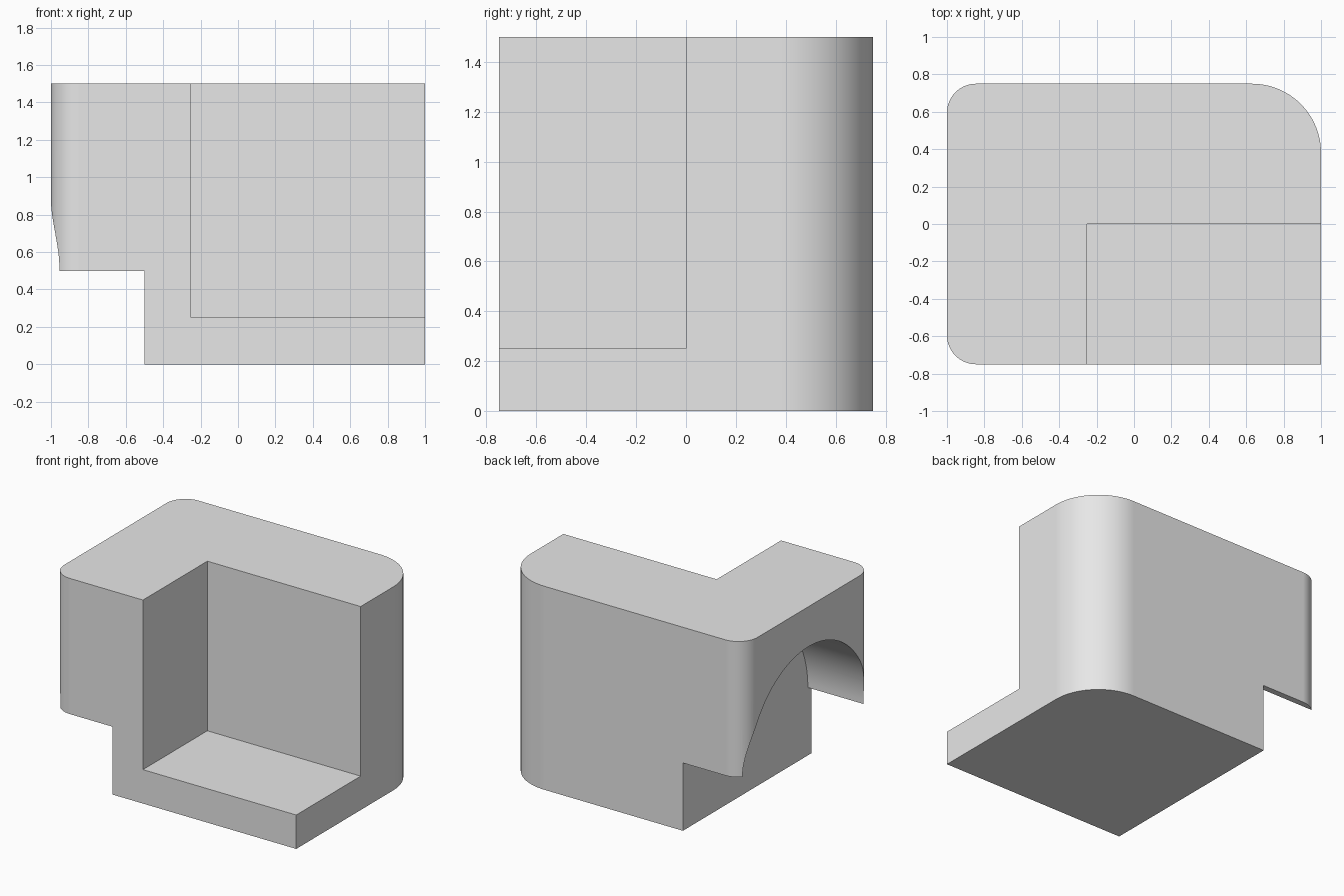
import bpy
import bmesh
from math import sin, cos, pi, radians
from mathutils import Vector

if "Cube" in bpy.data.objects:
    bpy.data.objects.remove(bpy.data.objects["Cube"], do_unlink=True)

grey = bpy.data.materials.new("light grey")
grey.use_nodes = True
grey.diffuse_color = (0.8, 0.8, 0.8, 1)
grey.node_tree.nodes["Principled BSDF"].inputs["Base Color"].default_value = (0.8, 0.8, 0.8, 1)


def arc(cx, cy, r, start, end, steps):
    angles = [radians(start + (end - start) * i / steps) for i in range(steps + 1)]
    return [(cx + r * cos(a), cy + r * sin(a)) for a in angles]


def prism(name, points, offset):
    """Extrude a closed outline along offset."""
    bm = bmesh.new()
    face = bm.faces.new([bm.verts.new(p) for p in points])
    new = bmesh.ops.extrude_face_region(bm, geom=[face])["geom"]
    bmesh.ops.translate(bm, vec=Vector(offset),
                        verts=[v for v in new if isinstance(v, bmesh.types.BMVert)])
    bmesh.ops.recalc_face_normals(bm, faces=bm.faces)
    mesh = bpy.data.meshes.new(name)
    bm.to_mesh(mesh)
    bm.free()
    mesh.materials.append(grey)
    obj = bpy.data.objects.new(name, mesh)
    bpy.context.collection.objects.link(obj)
    return obj


# Body: plan outline with one large and two small rounded corners
W, D, H = 1.0, 0.75, 1.5
BIG, SMALL = 0.37, 0.155
plan = [(W, -D)]
plan += arc(W - BIG, D - BIG, BIG, 0, 90, 24)
plan += arc(-W + SMALL, D - SMALL, SMALL, 90, 180, 16)
plan += arc(-W + SMALL, -D + SMALL, SMALL, 180, 270, 16)
body = prism("body", [(x, y, 0) for x, y in plan], (0, 0, H))

# Box-shaped notch in the front corner
notch = [(-0.25, -1), (1.2, -1), (1.2, 0), (-0.25, 0)]
notch_cutter = prism("notch_cutter", [(x, y, 0.25) for x, y in notch], (0, 0, 2))

# Step with an arch above it, cut under the overhanging end
outline = [(1, -0.2), (1, 0.5)] + arc(0, 0.5, 0.705, 0, 180, 64) + [(-1, 0.5), (-1, -0.2)]
arch_cutter = prism("arch_cutter", [(-0.5, y, z) for y, z in outline], (-0.8, 0, 0))

bpy.ops.object.select_all(action="DESELECT")
bpy.context.view_layer.objects.active = body
body.select_set(True)
for cutter in (notch_cutter, arch_cutter):
    cutter.hide_render = True
    cut = body.modifiers.new(cutter.name, "BOOLEAN")
    cut.operation = "DIFFERENCE"
    cut.solver = "EXACT"
    cut.object = cutter
    bpy.ops.object.modifier_apply(modifier=cut.name)
    bpy.data.objects.remove(cutter, do_unlink=True)

# Smooth rounded walls, crisp edges, flat faces kept flat
bpy.ops.object.shade_smooth_by_angle(angle=radians(30))
normals = body.modifiers.new("weighted normals", "WEIGHTED_NORMAL")
normals.keep_sharp = True
